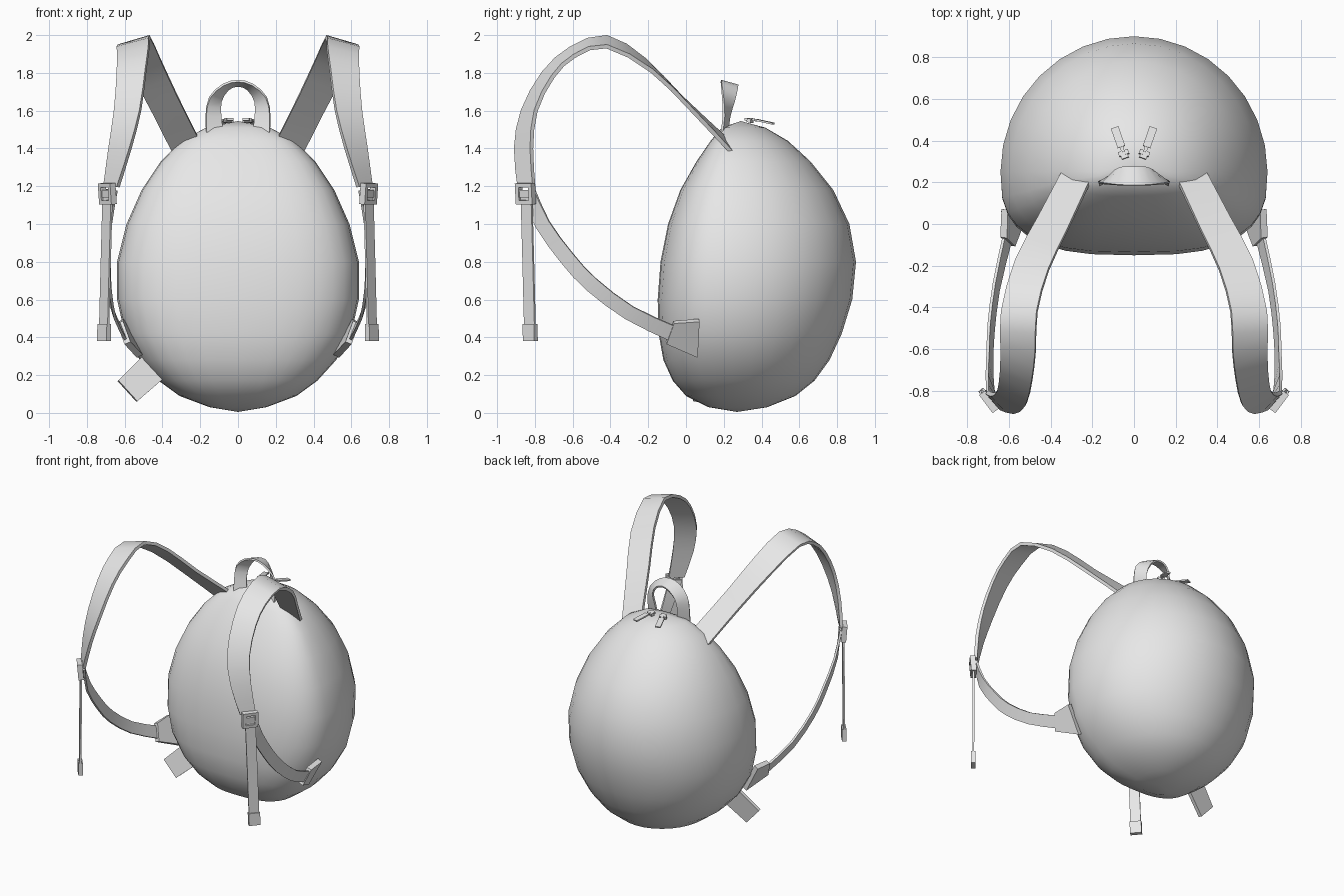
import bpy, bmesh, math
from mathutils import Vector, Matrix

default = bpy.data.objects.get("Cube")
if default:
    bpy.data.objects.remove(default, do_unlink=True)

grey = bpy.data.materials.new("plain_grey_fabric")
grey.use_nodes = True
grey.diffuse_color = (0.8, 0.8, 0.8, 1)
grey.node_tree.nodes["Principled BSDF"].inputs["Base Color"].default_value = grey.diffuse_color


def finish(name, bm, mirror=False, angle=40):
    """Turn a bmesh into a shaded object, optionally mirrored across x."""
    bmesh.ops.recalc_face_normals(bm, faces=bm.faces)
    mesh = bpy.data.meshes.new(name)
    bm.to_mesh(mesh)
    bm.free()
    mesh.materials.append(grey)
    obj = bpy.data.objects.new(name, mesh)
    bpy.context.collection.objects.link(obj)
    if mirror:
        mod = obj.modifiers.new("mirror", "MIRROR")
        mod.use_clip = False
        mod.use_mirror_merge = False
    bpy.ops.object.select_all(action="DESELECT")
    obj.select_set(True)
    bpy.context.view_layer.objects.active = obj
    bpy.ops.object.shade_smooth_by_angle(angle=math.radians(angle))
    return obj


def loft(bm, rings):
    """Bridge a list of equal vertex rings; returns them."""
    rings = [[bm.verts.new(p) for p in ring] for ring in rings]
    count = len(rings[0])
    for a, b in zip(rings, rings[1:]):
        for i in range(count):
            j = (i + 1) % count
            bm.faces.new((a[i], a[j], b[j], b[i]))
    return rings


def smooth_path(rows, steps):
    """Catmull-Rom through rows of (centre, width) values."""
    rows = [[Vector(r[:3]), Vector(r[3:])] for r in rows]
    if steps == 1:
        return rows
    out = []
    last = len(rows) - 1
    for i in range(last):
        p = [rows[min(max(k, 0), last)] for k in range(i - 1, i + 3)]
        for s in range(steps):
            t = s / steps
            out.append([(b * 2 + (c - a) * t + (a * 2 - b * 5 + c * 4 - d) * t ** 2
                         + (b * 3 - a - c * 3 + d) * t ** 3) / 2
                        for a, b, c, d in zip(*p)])
    return out + [rows[-1]]


def ribbon(name, rows, thickness, steps=2, mirror=True):
    """Flat strap following centres, with a width vector at each."""
    path = smooth_path(rows, steps)
    rings = []
    for i, (centre, width) in enumerate(path):
        tangent = path[min(i + 1, len(path) - 1)][0] - path[max(i - 1, 0)][0]
        normal = tangent.cross(width).normalized() * thickness / 2
        half = width / 2
        rings.append([centre - half - normal, centre + half - normal,
                      centre + half + normal, centre - half + normal])
    bm = bmesh.new()
    rings = loft(bm, rings)
    bm.faces.new(rings[0])
    bm.faces.new(rings[-1])
    return finish(name, bm, mirror)


def add_box(bm, frame, centre, size):
    scale = Matrix.Diagonal((*size, 1))
    bmesh.ops.create_cube(bm, size=1, matrix=frame @ Matrix.Translation(centre) @ scale)


def axes(origin, x, y):
    """Frame with the given x axis and approximate y axis."""
    x = Vector(x).normalized()
    z = x.cross(Vector(y)).normalized()
    frame = Matrix((x, z.cross(x), z)).transposed().to_4x4()
    frame.translation = origin
    return frame


# Egg-shaped bag: height, half width, front and back of each ring
SECTIONS = [
    (0.03, 0.15, 0.12, 0.43), (0.09, 0.31, 0, 0.58), (0.17, 0.42, -0.07, 0.68),
    (0.28, 0.52, -0.12, 0.76), (0.42, 0.6, -0.145, 0.825), (0.6, 0.64, -0.15, 0.88),
    (0.8, 0.64, -0.135, 0.9), (1, 0.59, -0.095, 0.865), (1.18, 0.51, -0.03, 0.78),
    (1.33, 0.41, 0.055, 0.66), (1.44, 0.3, 0.13, 0.54), (1.51, 0.17, 0.19, 0.42),
]
SEGMENTS = 32


def section(z, half, front, back):
    mid = 0.25
    ring = []
    for i in range(SEGMENTS):
        a = math.tau * i / SEGMENTS
        c, s = math.cos(a), math.sin(a)
        power = 1 if s >= 0 else 0.7      # flatter panel against the wearer
        depth = back - mid if s >= 0 else mid - front
        ring.append((half * math.copysign(abs(c) ** power, c),
                     mid + depth * math.copysign(abs(s) ** power, s), z))
    return ring


bm = bmesh.new()
rings = loft(bm, [section(*row) for row in SECTIONS])
for ring, tip in ((rings[0], (0, 0.27, 0.005)), (rings[-1], (0, 0.29, 1.545))):
    pole = bm.verts.new(tip)
    for i in range(SEGMENTS):
        bm.faces.new((ring[i], ring[(i + 1) % SEGMENTS], pole))
finish("bag_body", bm, angle=60)

# Padded shoulder straps, arching forward from the top of the bag
ribbon("shoulder_straps", [
    (0.28, 0.22, 1.42, 0.13, 0.05, -0.09),
    (0.39, 0, 1.64, 0.14, 0.06, -0.07),
    (0.49, -0.2, 1.84, 0.16, 0.04, -0.06),
    (0.55, -0.42, 1.965, 0.17, 0, -0.05),
    (0.555, -0.6, 1.91, 0.165, 0.02, -0.04),
    (0.565, -0.73, 1.79, 0.15, 0.05, -0.02),
    (0.585, -0.83, 1.6, 0.135, 0.07, 0),
    (0.625, -0.86, 1.4, 0.11, 0.085, 0),
    (0.67, -0.845, 1.2, 0.07, 0.08, 0.01),
], 0.022)

# Narrow webbing from the buckle back to the bag
ribbon("lower_webbing", [
    (0.672, -0.838, 1.18, 0.06, 0.07, 0.01),
    (0.69, -0.76, 1, 0.03, 0.07, 0.03),
    (0.69, -0.63, 0.82, 0.02, 0.06, 0.05),
    (0.685, -0.5, 0.68, 0.02, 0.05, 0.06),
    (0.66, -0.3, 0.53, 0.02, 0.04, 0.065),
    (0.61, -0.08, 0.425, 0.03, 0.03, 0.075),
], 0.014)

# Flared fabric wings that hold the webbing
ribbon("strap_anchors", [
    (0.605, -0.085, 0.425, 0.04, 0.04, 0.11),
    (0.57, 0.065, 0.395, 0.1, 0.01, 0.19),
], 0.035, steps=1)

# Loose strap tails with folded ends
ribbon("strap_tails", [
    (0.69, -0.845, 1.17, 0.045, 0.055, 0),
    (0.7, -0.835, 0.8, 0.045, 0.055, 0),
    (0.71, -0.825, 0.4, 0.045, 0.055, 0),
], 0.012)
ribbon("tail_folds", [
    (0.708, -0.826, 0.47, 0.05, 0.06, 0),
    (0.71, -0.824, 0.38, 0.05, 0.06, 0),
], 0.03, steps=1)

# Adjusting buckles: a square frame with a cross bar
bm = bmesh.new()
frame = axes((0.692, -0.85, 1.16), (0.06, 0.08, 0), (0.06, -0.06, 1))
for side in (-1, 1):
    add_box(bm, frame, (0.043 * side, 0, 0), (0.022, 0.112, 0.036))
    add_box(bm, frame, (0, 0.045 * side, 0), (0.066, 0.022, 0.036))
add_box(bm, frame, (0, 0, 0), (0.066, 0.04, 0.022))
finish("strap_buckles", bm, mirror=True)

# Carry loop on top, twisting from front-facing feet to a flat crown
half_loop = [
    (0.12, 0.2, 1.46, -0.09, 0.03, 0),
    (0.13, 0.215, 1.57, -0.08, 0.03, 0),
    (0.12, 0.225, 1.66, -0.06, 0.06, -0.02),
    (0.065, 0.23, 1.725, -0.025, 0.085, -0.025),
]
other_half = [(-x, y, z, -wx, wy, wz) for x, y, z, wx, wy, wz in reversed(half_loop)]
ribbon("carry_loop", half_loop + [(0, 0.23, 1.745, 0, 0.09, -0.025)] + other_half,
       0.012, mirror=False)

# Zip sliders and their pull tabs
bm = bmesh.new()
frame = axes((0.05, 0.34, 1.548), (1, -0.35, 0), (0.35, 1, -0.22))
add_box(bm, frame, (0, 0, 0), (0.05, 0.022, 0.02))
add_box(bm, frame, (0, -0.018, 0.002), (0.035, 0.018, 0.014))
add_box(bm, frame, (0, 0.02, 0.008), (0.016, 0.03, 0.012))
add_box(bm, frame, (0, 0.08, 0.01), (0.038, 0.1, 0.01))
finish("zip_pulls", bm, mirror=True)

# Folded fabric tab low on one side
ribbon("side_tab", [
    (-0.44, 0.1, 0.25, -0.11, 0, 0.12),
    (-0.585, 0.05, 0.115, -0.1, 0, 0.11),
], 0.025, steps=1, mirror=False)
